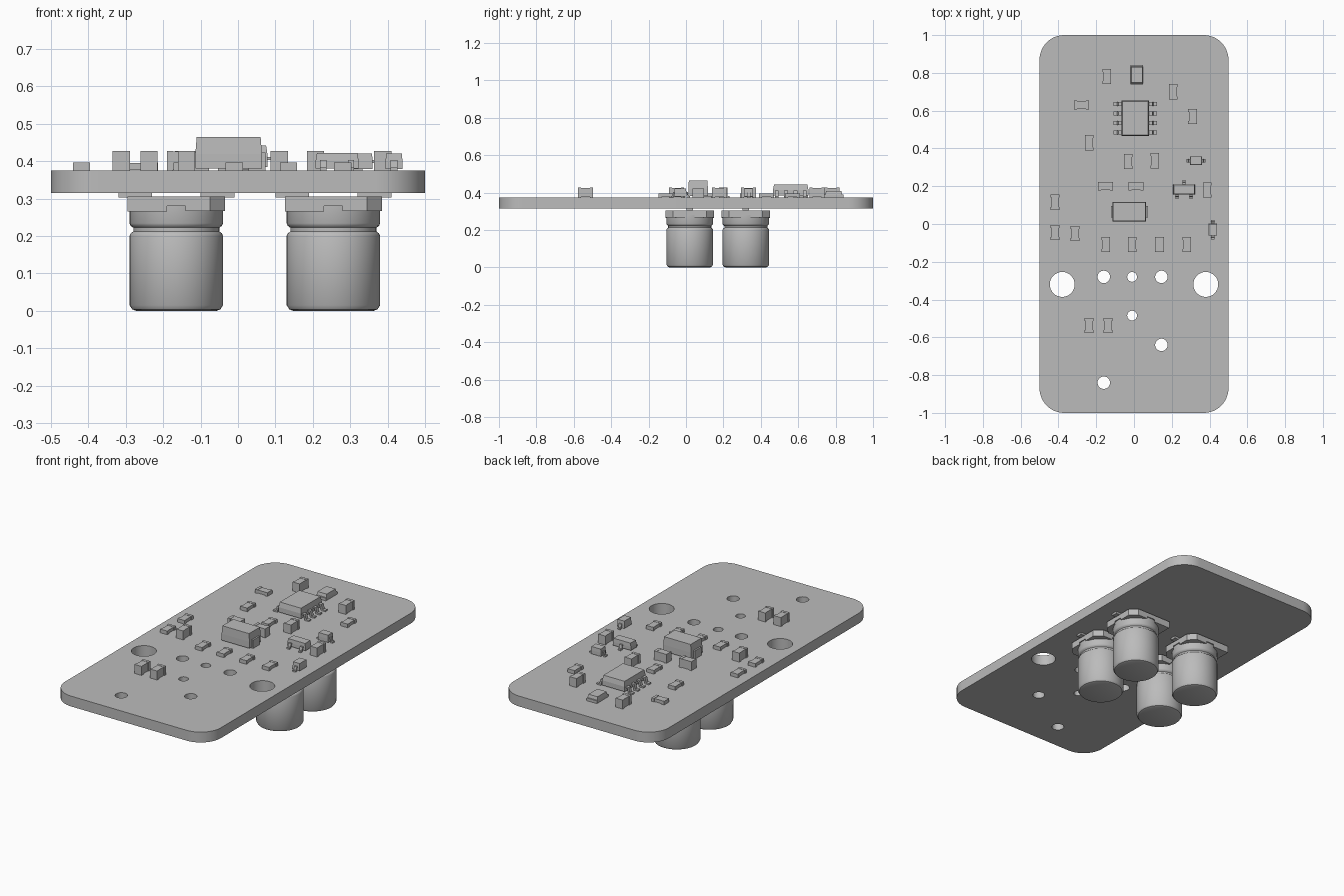
import bpy, bmesh, math
from mathutils import Matrix, Vector

if "Cube" in bpy.data.objects:
    bpy.data.objects.remove(bpy.data.objects["Cube"])

GREY = (0.5, 0.5, 0.5, 1)
grey = bpy.data.materials.new("plain grey")
grey.use_nodes = True
grey.diffuse_color = GREY
grey.node_tree.nodes["Principled BSDF"].inputs["Base Color"].default_value = GREY

BOTTOM, TOP = 0.315, 0.375


def finish(name, bm, smooth=False):
    bmesh.ops.recalc_face_normals(bm, faces=bm.faces[:])
    mesh = bpy.data.meshes.new(name)
    bm.to_mesh(mesh)
    bm.free()
    mesh.materials.append(grey)
    ob = bpy.data.objects.new(name, mesh)
    bpy.context.collection.objects.link(ob)
    if smooth:
        bpy.ops.object.select_all(action='DESELECT')
        ob.select_set(True)
        bpy.context.view_layer.objects.active = ob
        bpy.ops.object.shade_smooth_by_angle(angle=math.radians(35))
    return ob


def box(bm, centre, size, taper=1.0):
    """Box whose upper face can be drawn in."""
    verts = bmesh.ops.create_cube(bm, size=1)["verts"]
    for v in verts:
        k = taper if v.co.z > 0 else 1
        v.co = Vector(centre) + Vector((v.co.x * size[0] * k, v.co.y * size[1] * k, v.co.z * size[2]))


def prism(bm, points, height, matrix=Matrix()):
    """Extrude an outline in the local xy plane."""
    face = bm.faces.new([bm.verts.new((x, y, 0)) for x, y in points])
    out = bmesh.ops.extrude_face_region(bm, geom=[face])["geom"]
    top = [v for v in out if isinstance(v, bmesh.types.BMVert)]
    bmesh.ops.translate(bm, verts=top, vec=(0, 0, height))
    bmesh.ops.transform(bm, matrix=matrix, verts=list(face.verts) + top)


def gull_lead(bm, start, direction, reach, rise, width):
    """Bent lead that leaves the body and steps down to the board."""
    t = 0.008
    outline = [(-0.01, rise), (reach * 0.45, rise), (reach * 0.6, t), (reach, t),
               (reach, 0), (reach * 0.4, 0), (reach * 0.25, rise - t), (-0.01, rise - t)]
    turn = Matrix.Rotation(math.radians(direction), 4, 'Z')
    stand = Matrix.Rotation(math.radians(90), 4, 'X')
    slide = Matrix.Translation((0, width / 2, 0))
    prism(bm, outline, width, Matrix.Translation(start) @ turn @ slide @ stand)


def place(ob, x, y, z=TOP, angle=0):
    ob.location = (x, y, z)
    ob.rotation_euler.z = math.radians(angle)


# Board: rounded outline with drilled holes
curve = bpy.data.curves.new("board", 'CURVE')
curve.dimensions, curve.fill_mode = '2D', 'BOTH'
curve.extrude = (TOP - BOTTOM) / 2


def loop(points):
    s = curve.splines.new('POLY')
    s.points.add(len(points) - 1)
    for p, (x, y) in zip(s.points, points):
        p.co = (x, y, 0, 1)
    s.use_cyclic_u = True


def arc(cx, cy, r, start, sweep, n):
    return [(cx + r * math.cos(math.radians(start + sweep * i / n)),
             cy + r * math.sin(math.radians(start + sweep * i / n))) for i in range(n + 1)]


R = 0.13
outline = []
for k, (sx, sy) in enumerate([(1, 1), (-1, 1), (-1, -1), (1, -1)]):
    outline += arc(sx * (0.5 - R), sy * (1 - R), R, 90 * k, 90, 12)
loop(outline)
for r, spots in [(0.066, [(-0.38, -0.32), (0.38, -0.32)]),
                 (0.033, [(-0.16, -0.28), (0.145, -0.28), (0.145, -0.64), (-0.16, -0.84)]),
                 (0.026, [(-0.01, -0.28), (-0.01, -0.485)])]:
    for x, y in spots:
        loop(arc(x, y, r, 0, 360, 32)[:-1])
board_curve = bpy.data.objects.new("board_outline", curve)
bpy.context.collection.objects.link(board_curve)
bpy.context.view_layer.update()
board_mesh = bpy.data.meshes.new_from_object(board_curve.evaluated_get(bpy.context.evaluated_depsgraph_get()))
bpy.data.objects.remove(board_curve)
bm = bmesh.new()
bm.from_mesh(board_mesh)
bmesh.ops.remove_doubles(bm, verts=bm.verts[:], dist=1e-5)
board = finish("board", bm, smooth=True)
board.location.z = (TOP + BOTTOM) / 2


# Can capacitors hanging below the board
def can_capacitor(x, y):
    bm = bmesh.new()
    profile = [(0, 0), (0.108, 0), (0.118, 0.004), (0.125, 0.015), (0.125, 0.2), (0.122, 0.207),
               (0.115, 0.212), (0.115, 0.222), (0.122, 0.227), (0.125, 0.234), (0.125, 0.285), (0, 0.285)]
    verts = [bm.verts.new((r, 0, z)) for r, z in profile]
    edges = [bm.edges.new(pair) for pair in zip(verts, verts[1:])]
    bmesh.ops.spin(bm, geom=verts + edges, cent=(0, 0, 0), axis=(0, 0, 1),
                   angle=math.tau, steps=48, use_duplicate=False)
    bmesh.ops.remove_doubles(bm, verts=bm.verts[:], dist=1e-5)
    place(finish("capacitor_can", bm, smooth=True), x, y, 0)

    # Base plate with two cut corners, corner posts and flat terminals
    bm = bmesh.new()
    w, c = 0.13, 0.04
    prism(bm, [(-w, -w), (w - c, -w), (w, c - w), (w, w - c), (w - c, w), (-w, w)], 0.025,
          Matrix.Translation((0, 0, 0.28)))
    for s in (-1, 1):
        prism(bm, [(-w, s * w), (-0.025, s * w), (-w, s * 0.025)], 0.015, Matrix.Translation((0, 0, 0.265)))
        prism(bm, [(0.025, s * w), (w - c, s * w), (w, s * (w - c)), (w, s * 0.025)], 0.015,
              Matrix.Translation((0, 0, 0.267)))
    place(finish("capacitor_base", bm), x, y, 0)
    bm = bmesh.new()
    for s in (-1, 1):
        box(bm, (s * 0.11, 0, 0.309), (0.09, 0.035, 0.012))
    place(finish("capacitor_terminals", bm), x, y, 0)


for x in (-0.165, 0.255):
    for y in (0.02, 0.32):
        can_capacitor(x, y)


# Two-ended chips: long axis along local y
def chip(name, x, y, height, angle=0):
    bm = bmesh.new()
    box(bm, (0, 0, height / 2), (0.04, 0.06, height - 0.003))
    for s in (-1, 1):
        box(bm, (0, s * 0.032, height / 2), (0.046, 0.016, height))
    place(finish(name, bm), x, y, TOP, angle)


for x, y, angle in [(-0.145, 0.78, 0), (0.207, 0.70, 0), (0.11, 0.335, 0), (-0.15, 0.2, 90), (0.01, 0.2, 90),
                    (0.387, 0.18, 0), (-0.312, -0.05, 0), (-0.238, -0.537, 0), (-0.138, -0.537, 0)]:
    chip("tall_chip", x, y, 0.052, angle)
flat_spots = [(-0.277, 0.63, 90), (0.31, 0.57, 0), (-0.237, 0.43, 0), (-0.03, 0.33, 0),
              (-0.418, 0.115, 0), (-0.418, -0.045, 0)]
for x, y, angle in flat_spots + [(x, -0.108, 0) for x in (-0.15, -0.01, 0.135, 0.28)]:
    chip("flat_chip", x, y, 0.021, angle)


# Moulded parts: two-stage tapered body plus leads
def moulded(name, x, y, size, base, top, leads, angle=0, taper=0.94, rise=0.028):
    bm = bmesh.new()
    mid = (base + top) / 2
    box(bm, (0, 0, (mid + top) / 2), (*size, top - mid), taper)
    box(bm, (0, 0, (mid + base) / 2), (*size, mid - base))
    place(finish(name + "_body", bm), x, y, TOP, angle)
    bm = bmesh.new()
    for lx, ly, direction, reach, width in leads:
        gull_lead(bm, (lx, ly, 0), direction, reach, rise, width)
    place(finish(name + "_leads", bm), x, y, TOP, angle)


# Eight-lead circuit
pins = [(s * 0.07, -0.075 + 0.05 * i, 0 if s > 0 else 180, 0.045, 0.02) for s in (-1, 1) for i in range(4)]
moulded("circuit", 0.007, 0.56, (0.145, 0.19), 0.01, 0.067, pins, rise=0.036)

# Three-lead transistor
moulded("transistor", 0.265, 0.183, (0.115, 0.052), 0.006, 0.047,
        [(0, 0.024, 90, 0.026, 0.017), (-0.037, -0.024, -90, 0.026, 0.017), (0.037, -0.024, -90, 0.026, 0.017)])

# Small diodes
for x, y, angle in [(0.328, 0.335, 0), (0.417, -0.03, 90)]:
    moulded("diode", x, y, (0.064, 0.045), 0.004, 0.046,
            [(s * 0.03, 0, 0 if s > 0 else 180, 0.021, 0.018) for s in (-1, 1)], angle)

# Indicator block at the back
bm = bmesh.new()
box(bm, (0, 0, 0.008), (0.065, 0.105, 0.016))
box(bm, (0, 0, 0.025), (0.065, 0.09, 0.018), 0.9)
place(finish("indicator", bm), 0.015, 0.79)

# Large moulded capacitor with wrapped end terminals
bm = bmesh.new()
box(bm, (0, 0, 0.067), (0.178, 0.104, 0.046), 0.96)
box(bm, (0, 0, 0.025), (0.178, 0.104, 0.038))
place(finish("block_capacitor", bm), -0.025, 0.065)
bm = bmesh.new()
for s in (-1, 1):
    box(bm, (s * 0.093, 0, 0.024), (0.01, 0.06, 0.048))
    box(bm, (s * 0.075, 0, 0.004), (0.045, 0.06, 0.008))
place(finish("block_terminals", bm), -0.025, 0.065)
